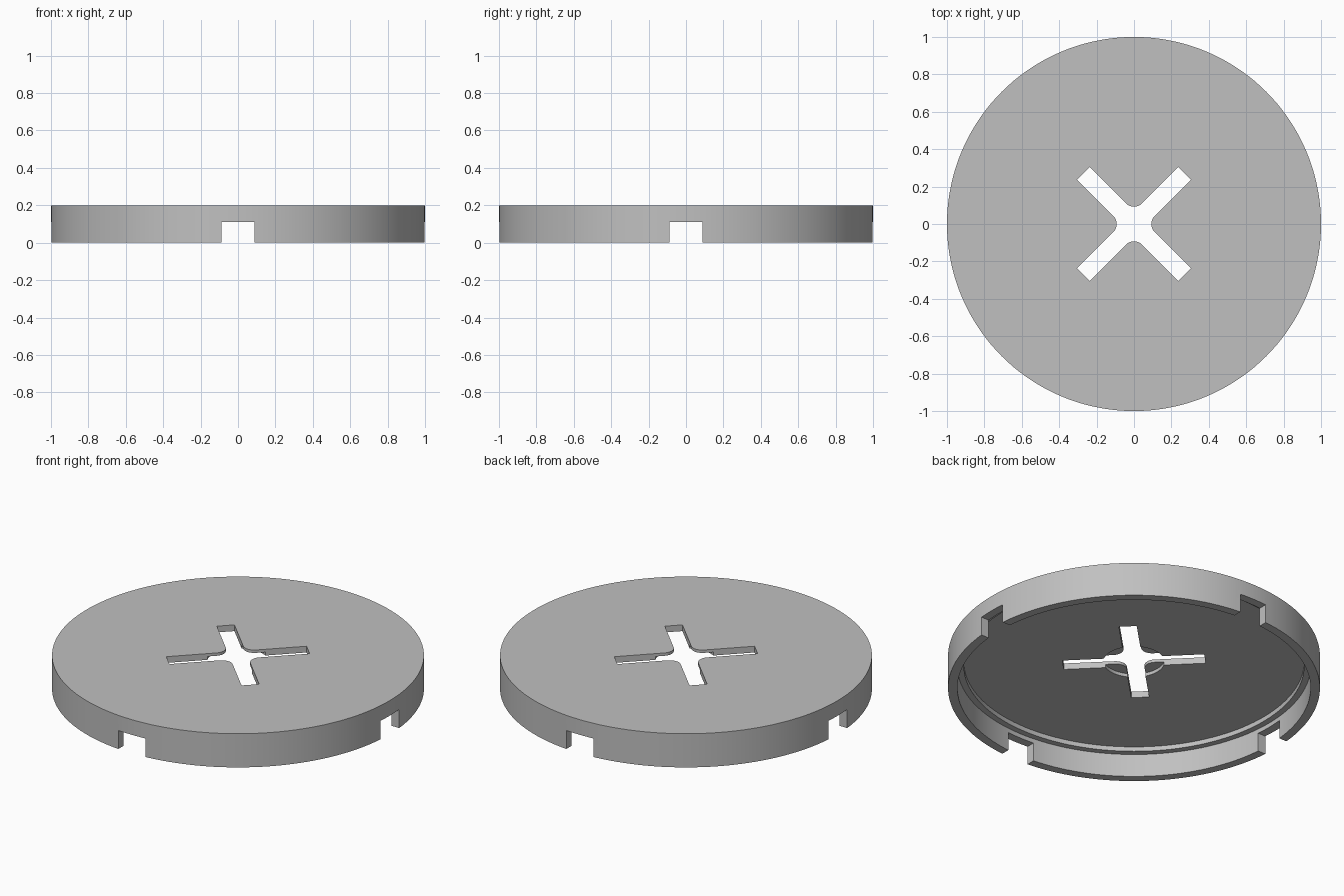
import bpy, bmesh, math
from mathutils import Vector, Matrix

if "Cube" in bpy.data.objects:
    bpy.data.objects.remove(bpy.data.objects["Cube"])

grey = bpy.data.materials.new("plain grey")
grey.use_nodes = True
colour = (0.53, 0.53, 0.53, 1)
grey.diffuse_color = colour
grey.node_tree.nodes["Principled BSDF"].inputs["Base Color"].default_value = colour


def make_object(name, bm):
    bmesh.ops.recalc_face_normals(bm, faces=bm.faces)
    mesh = bpy.data.meshes.new(name)
    bm.to_mesh(mesh)
    bm.free()
    mesh.materials.append(grey)
    obj = bpy.data.objects.new(name, mesh)
    bpy.context.collection.objects.link(obj)
    return obj


def cut(target, cutter):
    mod = target.modifiers.new("cut", "BOOLEAN")
    mod.operation = "DIFFERENCE"
    mod.solver = "EXACT"
    mod.object = cutter
    bpy.ops.object.select_all(action="DESELECT")
    bpy.context.view_layer.objects.active = target
    target.select_set(True)
    bpy.ops.object.modifier_apply(modifier=mod.name)
    bpy.data.objects.remove(cutter)


# Turned lid: plate, stepped rim and shallow round recess underneath
profile = [(0, 0.183), (0.165, 0.183), (0.165, 0.163), (0.915, 0.163),
           (0.915, 0.136), (0.95, 0.136), (0.95, 0), (1, 0), (1, 0.2), (0, 0.2)]
bm = bmesh.new()
points = [bm.verts.new((r, 0, z)) for r, z in profile]
edges = [bm.edges.new(pair) for pair in zip(points, points[1:])]
bmesh.ops.spin(bm, geom=points + edges, cent=(0, 0, 0), axis=(0, 0, 1),
               angle=math.tau, steps=144)
bmesh.ops.remove_doubles(bm, verts=bm.verts, dist=0.0001)
lid = make_object("round_lid", bm)

# Diagonal cross slot with rounded inner corners
half, reach, fillet = 0.048, 0.383, 0.06
bm = bmesh.new()
outline = []
for arm in range(4):
    turn = Matrix.Rotation(math.radians(45 + 90 * arm), 3, "Z")
    corner = [Vector((reach, -half, 0.1)), Vector((reach, half, 0.1))]
    for step in range(9):
        a = math.radians(270 - 90 * step / 8)
        corner.append(Vector((half + fillet + fillet * math.cos(a),
                              half + fillet + fillet * math.sin(a), 0.1)))
    outline += [bm.verts.new(turn @ p) for p in corner]
face = bm.faces.new(outline)
raised = bmesh.ops.extrude_face_region(bm, geom=[face])["geom"]
bmesh.ops.translate(bm, vec=(0, 0, 0.2),
                    verts=[v for v in raised if isinstance(v, bmesh.types.BMVert)])
cut(lid, make_object("cross_cutter", bm))

# Four square notches in the lower edge of the rim
for turn in range(4):
    bm = bmesh.new()
    bmesh.ops.create_cube(bm, size=1)
    bmesh.ops.scale(bm, vec=(0.3, 0.177, 0.21), verts=bm.verts)
    bmesh.ops.translate(bm, vec=(1, 0, 0.005), verts=bm.verts)
    bmesh.ops.rotate(bm, matrix=Matrix.Rotation(turn * math.pi / 2, 3, "Z"), verts=bm.verts)
    cut(lid, make_object("notch_cutter", bm))

bpy.ops.object.shade_smooth_by_angle(angle=math.radians(30))
